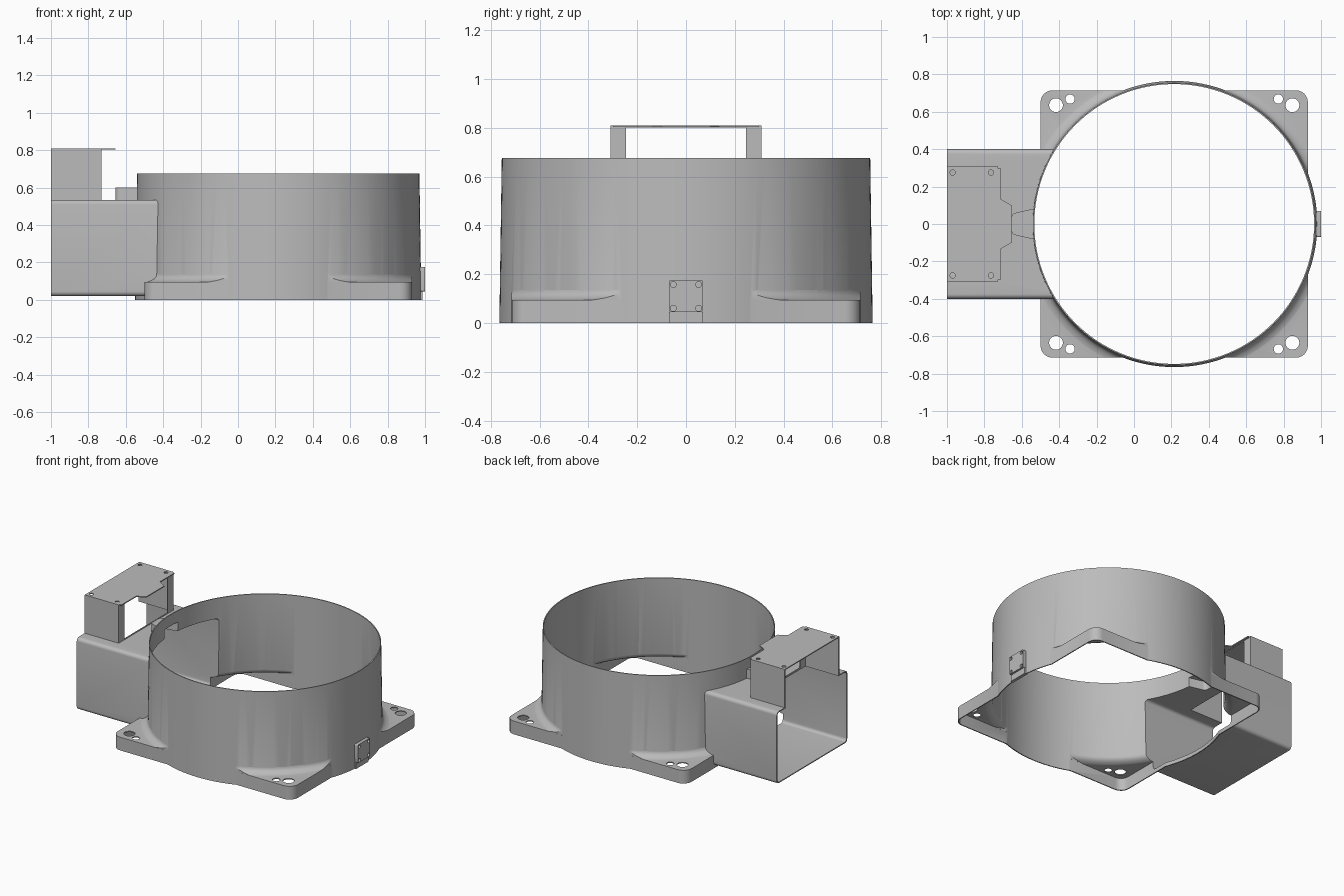
import bpy, bmesh, math
from mathutils import Vector, Matrix

if "Cube" in bpy.data.objects:
    bpy.data.objects.remove(bpy.data.objects["Cube"], do_unlink=True)

CX = 0.215      # ring centre
T = 0.007       # wall thickness

grey = bpy.data.materials.new("plain grey")
grey.use_nodes = True
grey.diffuse_color = (0.5, 0.5, 0.5, 1)
grey.node_tree.nodes["Principled BSDF"].inputs["Base Color"].default_value = (0.5, 0.5, 0.5, 1)


def finish(name, bm):
    bmesh.ops.recalc_face_normals(bm, faces=bm.faces)
    mesh = bpy.data.meshes.new(name)
    bm.to_mesh(mesh)
    bm.free()
    mesh.materials.append(grey)
    ob = bpy.data.objects.new(name, mesh)
    bpy.context.collection.objects.link(ob)
    return ob


def round_edges(bm, axis, radius):
    """Round the straight edges that run along one axis."""
    if radius > 0:
        picked = []
        for e in bm.edges:
            d = (e.verts[1].co - e.verts[0].co).normalized()
            if abs(d[axis]) > 0.99:
                picked.append(e)
        bmesh.ops.bevel(bm, geom=picked, offset=radius, segments=6,
                        profile=0.5, affect='EDGES')


def prism(name, points, z0, z1, radius=0):
    bm = bmesh.new()
    face = bm.faces.new([bm.verts.new((x, y, z0)) for x, y in points])
    top = bmesh.ops.extrude_face_region(bm, geom=[face])["geom"]
    moved = [v for v in top if isinstance(v, bmesh.types.BMVert)]
    bmesh.ops.translate(bm, verts=moved, vec=(0, 0, z1 - z0))
    round_edges(bm, 2, radius)
    return finish(name, bm)


def box(name, lo, hi, axis=0, radius=0):
    bm = bmesh.new()
    lo, hi = Vector(lo), Vector(hi)
    bmesh.ops.create_cube(bm, size=1, matrix=Matrix.Translation((lo + hi) / 2)
                          @ Matrix.Diagonal((*(hi - lo), 1)))
    round_edges(bm, axis, radius)
    return finish(name, bm)


def lathe(name, profile, steps=128):
    """Closed solid of revolution round the ring axis, from (radius, z) pairs."""
    bm = bmesh.new()
    rings = []
    for r, z in profile:
        ring = []
        for i in range(steps):
            a = math.tau * i / steps
            ring.append(bm.verts.new((CX + r * math.cos(a), r * math.sin(a), z)))
        rings.append(ring)
    for a, b in zip(rings, rings[1:]):
        for i in range(steps):
            j = (i + 1) % steps
            bm.faces.new((a[i], a[j], b[j], b[i]))
    bm.faces.new(rings[0])
    bm.faces.new(rings[-1])
    return finish(name, bm)


def rod(name, centre, radius, depth, axis='Z'):
    bm = bmesh.new()
    turn = Matrix.Rotation(math.pi / 2, 4, 'Y') if axis == 'X' else Matrix.Identity(4)
    bmesh.ops.create_cone(bm, cap_ends=True, segments=24, radius1=radius, radius2=radius,
                          depth=depth, matrix=Matrix.Translation(centre) @ turn)
    return finish(name, bm)


def combine(target, other, operation):
    mod = target.modifiers.new("combine", 'BOOLEAN')
    mod.operation = operation
    mod.solver = 'EXACT'
    mod.object = other
    bpy.context.view_layer.objects.active = target
    bpy.ops.object.modifier_apply(modifier=mod.name)
    bpy.data.objects.remove(other, do_unlink=True)


def smooth(ob):
    bpy.ops.object.select_all(action='DESELECT')
    ob.select_set(True)
    bpy.context.view_layer.objects.active = ob
    bpy.ops.object.shade_smooth_by_angle(angle=math.radians(35))


def square(half):
    return [(CX + sx * half, sy * half) for sx, sy in ((-1, -1), (1, -1), (1, 1), (-1, 1))]


def volumes(t, low, high, end):
    """Solid parts of the housing, shrunk by t, open ends pushed to low, high and end."""
    ring = lathe("ring", [(0.765 - t, low), (0.765 - t, 0), (0.755 - t, 0.675), (0.755 - t, high)]
                 if t else [(0.765, 0), (0.755, 0.675)])
    flange = prism("flange", square(0.715 - t), low, 0.095 - t, 0.065 - t)
    # concave sweep from flange top up to the ring wall
    curve = [(0.845 - 0.082 * math.sin(a) - t, 0.135 - 0.045 * math.cos(a) - t)
             for a in [math.pi / 2 * i / 6 for i in range(7)]]
    collar = lathe("collar", [(curve[0][0], 0.04)] + curve)
    combine(collar, prism("clip", square(0.7145 - t), -0.2, 0.4, 0.065 - t), 'INTERSECT')
    duct = box("duct", (end, -0.4 + t, 0.02 + t), (-0.15, 0.4 - t, 0.535 - t), 0, 0.025 - t / 2)
    bracket = box("bracket", (end, -0.31 + t, 0.45), (-0.73 - t, 0.31 - t, 0.81 - t))
    nose = prism("nose", [(-0.655 + t, -0.055 + t), (-0.5, -0.09 + t),
                          (-0.5, 0.09 - t), (-0.655 + t, 0.055 - t)], 0.45, 0.6 - t, 0.02)
    return [ring, flange, collar, duct, bracket, nose]


# Housing: ring, corner flanges, duct, bracket and nose as one thin shell
outer = volumes(0, 0, 0.675, -1.0)
inner = volumes(T, -0.1, 0.8, -1.1)
housing = outer[0]
housing.name = "shroud_housing"
for part in outer[1:]:
    combine(housing, part, 'UNION')
for part in inner:
    combine(housing, part, 'DIFFERENCE')

# Window in the inner wall of the bracket
combine(housing, box("window", (-0.8, -0.245, 0.54), (-0.68, 0.245, 0.8)), 'DIFFERENCE')

# Mounting holes in the flanges, screw holes in the bracket
for sy in (-1, 1):
    for sx in (-1, 1):
        for dx, dy, r in ((0.632, 0.635, 0.037), (0.557, 0.668, 0.025)):
            combine(housing, rod("hole", (CX + sx * dx, sy * dy, 0.09), r, 0.1), 'DIFFERENCE')
    for x in (-0.97, -0.765):
        combine(housing, rod("hole", (x, sy * 0.275, 0.81), 0.014, 0.06), 'DIFFERENCE')
smooth(housing)

# Tapered tongue on the bracket top
tongue = prism("bracket_tongue", [(-0.735, -0.3), (-0.715, -0.3), (-0.715, -0.135), (-0.655, -0.1),
                                  (-0.655, 0.1), (-0.715, 0.135), (-0.715, 0.3), (-0.735, 0.3)],
               0.803, 0.81)
smooth(tongue)

# Small screw pad on the side of the ring
pad = box("side_pad", (0.964, -0.07, 0.045), (1.0, 0.07, 0.175), 0, 0.008)
for y in (-0.052, 0.052):
    for z in (0.06, 0.157):
        combine(pad, rod("hole", (0.99, y, z), 0.012, 0.04, 'X'), 'DIFFERENCE')
smooth(pad)
foot = box("side_pad_foot", (0.964, -0.07, 0.0), (0.986, 0.07, 0.045))
smooth(foot)
